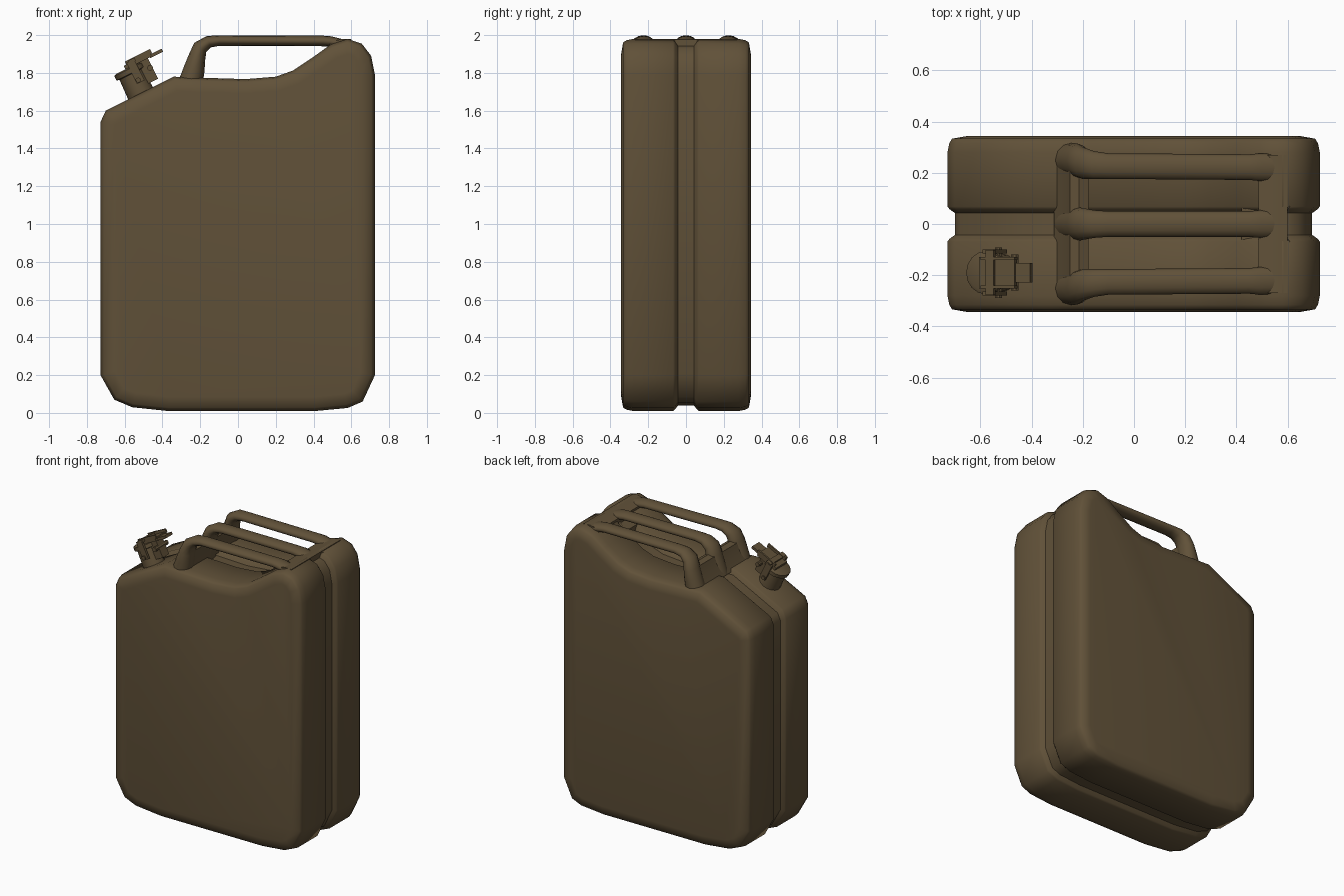
import bpy, bmesh, math
from mathutils import Vector, Matrix

if "Cube" in bpy.data.objects:
    bpy.data.objects.remove(bpy.data.objects["Cube"])

paint = bpy.data.materials.new("olive brown paint")
paint.diffuse_color = (0.118, 0.082, 0.040, 1)
paint.use_nodes = True
paint.node_tree.nodes["Principled BSDF"].inputs["Base Color"].default_value = paint.diffuse_color


def finish(name, bm, angle=40):
    bmesh.ops.recalc_face_normals(bm, faces=bm.faces)
    me = bpy.data.meshes.new(name)
    bm.to_mesh(me)
    bm.free()
    me.materials.append(paint)
    ob = bpy.data.objects.new(name, me)
    bpy.context.collection.objects.link(ob)
    bpy.ops.object.select_all(action='DESELECT')
    ob.select_set(True)
    bpy.context.view_layer.objects.active = ob
    bpy.ops.object.shade_smooth_by_angle(angle=math.radians(angle))
    return ob


def loft(name, rings, angle=40):
    """Skin a list of equal-length point rings and cap both ends."""
    bm = bmesh.new()
    vs = [[bm.verts.new(p) for p in r] for r in rings]
    n = len(vs[0])
    for a, b in zip(vs, vs[1:]):
        for i in range(n):
            j = (i + 1) % n
            bm.faces.new((a[i], a[j], b[j], b[i]))
    bm.faces.new(vs[0])
    bm.faces.new(vs[-1])
    return finish(name, bm, angle)


def inset(pts, d):
    """Move a counter-clockwise outline inwards by d."""
    out = []
    for i, p in enumerate(pts):
        a, b = Vector(pts[i - 1]), Vector(pts[(i + 1) % len(pts)])
        p = Vector(p)
        e, f = (p - a).normalized(), (b - p).normalized()
        m = Vector((-e.y, e.x)) + Vector((-f.y, f.x))
        out.append(p + m * (2 * d / m.length_squared))
    return out


# Body: side outline swept front to back, with rounded rims and a centre groove
outline = [(-.728, .2), (-.655, .07), (-.56, .03), (-.37, .01), (.41, .01), (.58, .026),
           (.66, .06), (.725, .2), (.725, 1.79), (.705, 1.89), (.655, 1.955), (.58, 1.98),
           (.49, 1.95), (.40, 1.885), (.29, 1.812), (.20, 1.78), (.04, 1.767),
           (-.18, 1.774), (-.34, 1.78), (-.70, 1.60), (-.728, 1.54)]
half = [(.343, .075), (.333, .018), (.315, .007), (.28, 0), (.068, 0), (.058, .008), (.042, .03)]
steps = [(-y, d) for y, d in half] + [(y, d) for y, d in reversed(half)]
loft("can_body", [[(p.x, y, p.y) for p in inset(outline, d)] for y, d in steps], 50)

# Bridge closing the groove where the handles join the shoulder
plan = [(.42, -.07), (.61, -.07), (.55, 0), (.61, .07), (.42, .07)]
tops = [1.895, 1.972, 1.975, 1.972, 1.895]
loft("shoulder_bridge", [[(x, y, 1.8) for x, y in plan],
                         [(x, y, z) for (x, y), z in zip(plan, tops)]])


# Handles: three flattened tubes bending down into the leg
def tube(name, path, sides=12):
    """path rows: x, y, z, half width, half thickness."""
    rings = []
    for i, (x, y, z, w, t) in enumerate(path):
        a, b = path[max(i - 1, 0)], path[min(i + 1, len(path) - 1)]
        d = Vector((b[0] - a[0], 0, b[2] - a[2])).normalized()
        up = Vector((-d.z, 0, d.x))
        ang = [2 * math.pi * k / sides for k in range(sides)]
        rings.append([Vector((x, y + w * math.cos(q), z)) + up * (t * math.sin(q)) for q in ang])
    return loft(name, rings, 60)


for label, s in (("front", -1), ("middle", 0), ("back", 1)):
    tube(label + "_handle", [
        (.58, s * .22, 1.945, .054, .026), (.49, s * .222, 1.966, .054, .028),
        (.45, s * .222, 1.969, .050, .028), (-.10, s * .226, 1.971, .050, .028),
        (-.155, s * .23, 1.965, .054, .032), (-.20, s * .238, 1.935, .062, .040),
        (-.218, s * .247, 1.88, .066, .046), (-.232, s * .25, 1.82, .066, .056),
        (-.25, s * .25, 1.75, .066, .064)])

# Shoulder seat that the handle ends flow into
loft("handle_seat", [[(x, y, z) for x, z in
                      ((.485, 1.90), (.60, 1.90), (.60, 1.978), (.55, 1.98), (.485, 1.962))]
                     for y in (-.27, .27)])

# Leg panel between the handle bends
leg = [(-.312, 1.76), (-.19, 1.76), (-.185, 1.84), (-.178, 1.885), (-.215, 1.90),
       (-.25, 1.888), (-.272, 1.83)]
loft("handle_leg", [[(x, y, z) for x, z in leg] for y in (-.25, .25)])

# Spout assembly, built upright and tilted onto the sloping shoulder
tilt = Matrix.Translation((-.515, -.19, 1.69)) @ Matrix.Rotation(-math.atan2(1, 2), 4, 'Y')


def disc(name, profile, sides=16):
    """Stack of (height, radius) rings around the spout axis."""
    ang = [2 * math.pi * k / sides for k in range(sides)]
    return loft(name, [[tilt @ Vector((r * math.cos(q), r * math.sin(q), h)) for q in ang]
                       for h, r in profile], 35)


def box(name, u, v, n):
    return loft(name, [[tilt @ Vector((a, b, c)) for a, b in
                        ((u[0], v[0]), (u[1], v[0]), (u[1], v[1]), (u[0], v[1]))] for c in n])


def pin(name, u, n, r, w):
    ang = [2 * math.pi * k / 8 for k in range(8)]
    return loft(name, [[tilt @ Vector((u + r * math.cos(q), y, n + r * math.sin(q)))
                        for q in ang] for y in (-w, w)])


disc("spout_neck", [(-.04, .075), (.115, .068), (.12, .084), (.145, .084), (.152, .07)])
box("cap_lid", (-.015, .14), (-.062, .062), (.15, .172))
box("cap_lever", (.13, .205), (-.038, .038), (.146, .164))
box("cap_crossbar", (.02, .055), (-.088, .088), (.168, .186))
box("hinge_block", (.06, .118), (-.035, .035), (.03, .15))
pin("hinge_pin", .105, .10, .016, .07)
pin("latch_pin", .02, .07, .014, .098)
for side, s in (("front", -1), ("back", 1)):
    v = sorted((s * .074, s * .090))
    box(side + "_latch_arm", (.005, .05), v, (.055, .18))
    box(side + "_lid_rib", (.0, .15), sorted((s * .05, s * .062)), (.165, .19))
